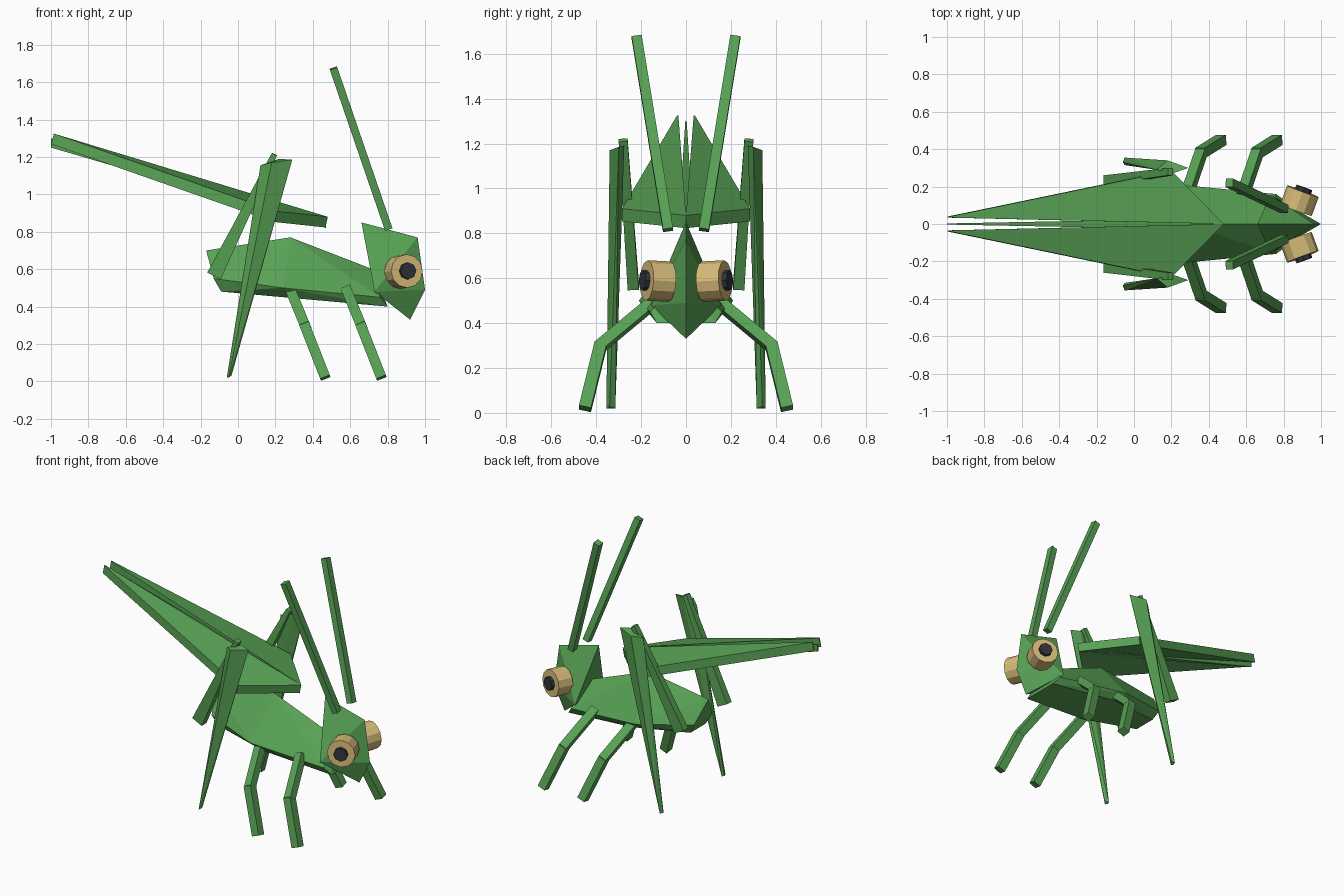
import bpy, bmesh
from mathutils import Vector

if "Cube" in bpy.data.objects:
    bpy.data.objects.remove(bpy.data.objects["Cube"])


def material(name, rgb):
    m = bpy.data.materials.new(name)
    m.diffuse_color = (*rgb, 1)
    m.use_nodes = True
    m.node_tree.nodes["Principled BSDF"].inputs["Base Color"].default_value = m.diffuse_color
    return m


GREEN = material("leaf_green", (0.098, 0.36, 0.09))
TAN = material("eye_tan", (0.68, 0.50, 0.19))
DARK = material("pupil_dark", (0.028, 0.033, 0.045))


def hull(name, points, mat=GREEN):
    """Flat-faced convex part wrapped around a few corner points."""
    bm = bmesh.new()
    for p in points:
        bm.verts.new(p)
    res = bmesh.ops.convex_hull(bm, input=bm.verts)
    bmesh.ops.delete(bm, geom=[v for v in bm.verts if not v.link_faces], context='VERTS')
    bmesh.ops.dissolve_limit(bm, angle_limit=0.02, verts=bm.verts, edges=bm.edges)
    bmesh.ops.recalc_face_normals(bm, faces=bm.faces)
    me = bpy.data.meshes.new(name)
    bm.to_mesh(me)
    bm.free()
    me.materials.append(mat)
    ob = bpy.data.objects.new(name, me)
    bpy.context.collection.objects.link(ob)
    return ob


def both(points):
    """Add the mirror image of every point across y = 0."""
    return [(x, s * y, z) for x, y, z in points for s in (1, -1)]


def bar(name, a, b, size_a, size_b, side):
    """Tapered rectangular bar from a to b, sizes are (across x, across y)."""
    a, b = (Vector((p[0], side * p[1], p[2])) for p in (a, b))
    d = (b - a).normalized()
    u = Vector((0, 1, 0)).cross(d).normalized()
    v = d.cross(u)
    pts = [p + u * (i * w / 2) + v * (j * t / 2)
           for p, (w, t) in ((a, size_a), (b, size_b)) for i in (-1, 1) for j in (-1, 1)]
    return hull(name, pts)


def disc(name, a, b, radius, sides, mat, side):
    """Cylinder between two points."""
    a, b = (Vector((p[0], side * p[1], p[2])) for p in (a, b))
    bpy.ops.mesh.primitive_cylinder_add(vertices=sides, radius=radius, depth=(b - a).length,
                                        location=(a + b) / 2)
    ob = bpy.context.object
    ob.rotation_euler = (b - a).to_track_quat('Z', 'Y').to_euler()
    ob.name = name
    ob.data.materials.append(mat)


# Ridged body: tail, hump and neck sections
hull("body", both([
    (-0.17, 0, 0.70), (-0.13, 0.10, 0.55), (-0.09, 0.08, 0.48),
    (0.28, 0, 0.77), (0.24, 0.21, 0.50), (0.30, 0.16, 0.445),
    (0.72, 0, 0.60), (0.76, 0.16, 0.45), (0.80, 0.13, 0.40)]))

# Wedge-shaped head
hull("head", both([(0.66, 0, 0.85), (0.96, 0, 0.77), (1.0, 0, 0.49),
                   (0.92, 0, 0.33), (0.73, 0.157, 0.48)]))

# Narrow spike between the wings
spike = [(0.47, 0, 0.87), (0.15, 0.025, 0.965), (-1.0, 0.003, 1.30)]
hull("wing_spike", both(spike + [(x, y, z - 0.05) for x, y, z in spike]))

for side, label in ((1, "left"), (-1, "right")):
    # Drooping wing slab
    wing = [(0.48, 0, 0.88), (0.20, 0.285, 0.91), (-0.985, 0.04, 1.325), (-0.985, 0.034, 1.325)]
    wing += [(x - 0.012, y, z - 0.057) for x, y, z in wing]
    hull(label + "_wing", [(x, side * y, z) for x, y, z in wing])

    # Antenna
    bar(label + "_antenna", (0.805, 0.08, 0.815), (0.51, 0.22, 1.675),
        (0.042, 0.045), (0.042, 0.045), side)

    # Eye and pupil
    disc(label + "_eye", (0.866, 0.075, 0.585), (0.903, 0.175, 0.59), 0.09, 12, TAN, side)
    disc(label + "_pupil", (0.90, 0.165, 0.59), (0.911, 0.195, 0.591), 0.045, 8, DARK, side)

    # Two pairs of walking legs
    for dx, pos in ((0, "middle"), (0.30, "front")):
        knee = (0.36 + dx, 0.385, 0.295)
        bar(f"{label}_{pos}_upper_leg", (0.28 + dx, 0.15, 0.49), knee,
            (0.055, 0.05), (0.055, 0.05), side)
        bar(f"{label}_{pos}_lower_leg", (0.355 + dx, 0.38, 0.305), (0.467 + dx, 0.45, 0.019),
            (0.055, 0.055), (0.055, 0.055), side)

    # Hind thigh, slim at the knee and wide at the body
    bar(label + "_hind_thigh", (-0.128, 0.235, 0.565), (0.195, 0.28, 1.215),
        (0.08, 0.05), (0.03, 0.04), side)

    # Hind shin, tapering to a point on the ground
    shin = [(0.12, 0.29, 1.155), (0.18, 0.34, 1.17), (0.29, 0.30, 1.185), (0.22, 0.275, 1.19),
            (-0.06, 0.33, 0.02), (-0.05, 0.355, 0.02), (-0.035, 0.34, 0.03), (-0.05, 0.315, 0.02)]
    hull(label + "_hind_shin", [(x, side * y, z) for x, y, z in shin])
